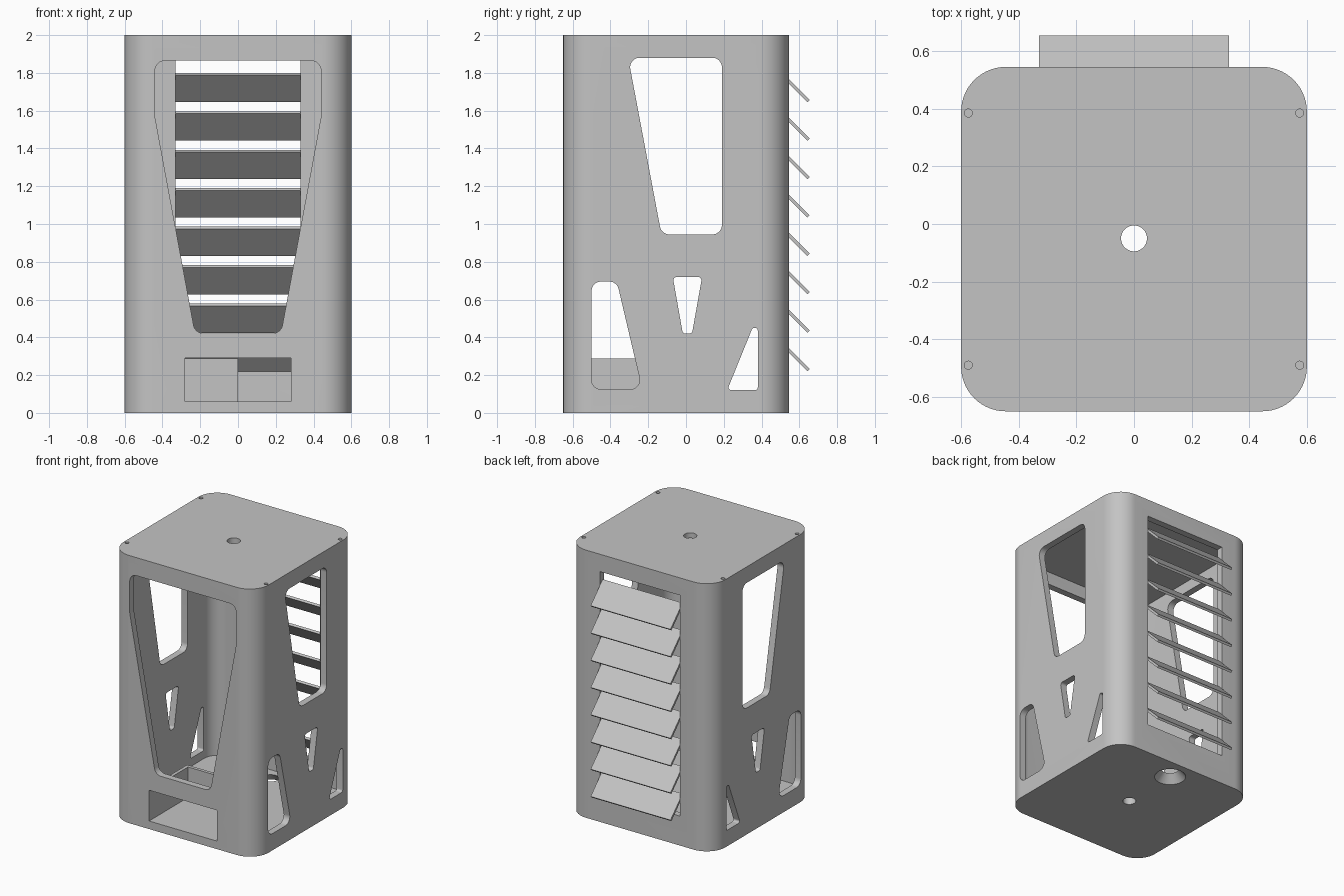
import bpy, bmesh, math
from mathutils import Vector

if "Cube" in bpy.data.objects:
    bpy.data.objects.remove(bpy.data.objects["Cube"])

WALL, FLOOR, LID_Z = 0.05, 0.06, 1.96
BACK, FRONT = 0.545, -0.65

grey = bpy.data.materials.new("plain_grey")
grey.use_nodes = True
color = (0.55, 0.55, 0.55, 1)
grey.diffuse_color = color
grey.node_tree.nodes["Principled BSDF"].inputs["Base Color"].default_value = color


def rounded(corners, radius, steps=10):
    """Round every corner of a convex outline with a tangent arc."""
    pts = [Vector(c) for c in corners]
    out = []
    for i, p in enumerate(pts):
        a = (pts[i - 1] - p).normalized()
        b = (pts[(i + 1) % len(pts)] - p).normalized()
        half = a.angle(b) / 2
        centre = p + (a + b).normalized() * radius / math.sin(half)
        start = p + a * radius / math.tan(half) - centre
        end = p + b * radius / math.tan(half) - centre
        sweep = start.angle_signed(end)
        for k in range(steps + 1):
            t = -sweep * k / steps
            c, s = math.cos(t), math.sin(t)
            out.append(centre + Vector((c * start.x - s * start.y,
                                        s * start.x + c * start.y)))
    return out


def rect(a0, a1, b0, b1):
    return [(a0, b0), (a1, b0), (a1, b1), (a0, b1)]


def circle(x, y, r, n=32):
    return [(x + r * math.cos(math.tau * k / n), y + r * math.sin(math.tau * k / n))
            for k in range(n)]


def finish(name, bm):
    bmesh.ops.recalc_face_normals(bm, faces=bm.faces)
    mesh = bpy.data.meshes.new(name)
    bm.to_mesh(mesh)
    bm.free()
    mesh.materials.append(grey)
    ob = bpy.data.objects.new(name, mesh)
    bpy.context.collection.objects.link(ob)
    return ob


def prism(name, outline, axis, lo, hi, base_bevel=0):
    """Extrude a 2D outline along an axis: x uses (y,z), y uses (x,z), z uses (x,y)."""
    place = {"x": lambda p, d: (d, p[0], p[1]),
             "y": lambda p, d: (p[0], d, p[1]),
             "z": lambda p, d: (p[0], p[1], d)}[axis]
    bm = bmesh.new()
    rings = [[bm.verts.new(place(p, d)) for p in outline] for d in (lo, hi)]
    base = bm.faces.new(rings[0])
    bm.faces.new(rings[1])
    n = len(outline)
    for i in range(n):
        j = (i + 1) % n
        bm.faces.new((rings[0][i], rings[0][j], rings[1][j], rings[1][i]))
    if base_bevel:
        bmesh.ops.bevel(bm, geom=list(base.edges), offset=base_bevel,
                        segments=4, profile=0.5, affect="EDGES")
    return finish(name, bm)


def cut(target, cutters):
    """Subtract the cutters, bake the result and delete them."""
    for c in cutters:
        c.hide_render = True
        mod = target.modifiers.new("cut", "BOOLEAN")
        mod.operation = "DIFFERENCE"
        mod.solver = "EXACT"
        mod.object = c
    graph = bpy.context.evaluated_depsgraph_get()
    mesh = bpy.data.meshes.new_from_object(target.evaluated_get(graph))
    target.modifiers.clear()
    target.data = mesh
    for c in cutters:
        bpy.data.objects.remove(c)


def smooth(ob):
    bpy.ops.object.select_all(action="DESELECT")
    ob.select_set(True)
    bpy.context.view_layer.objects.active = ob
    bpy.ops.object.shade_smooth_by_angle(angle=math.radians(30))


# Housing shell and lid
outer = rounded(rect(-0.6, 0.6, FRONT, BACK), 0.155, 14)
inner = rounded(rect(-0.6 + WALL, 0.6 - WALL, FRONT + WALL, BACK - WALL), 0.105, 14)
housing = prism("housing", outer, "z", 0, LID_Z)
lid = prism("lid", outer, "z", LID_Z, 2)
cut(housing, [prism("cavity", inner, "z", FLOOR, 2.2, 0.02)])

# Front, back and drawer openings
front_shape = [(-0.44, 1.865), (-0.44, 1.57), (-0.227, 0.42),
               (0.227, 0.42), (0.44, 1.57), (0.44, 1.865)]
cutters = [
    prism("front_cut", rounded(front_shape, 0.055), "y", FRONT - 0.1, FRONT + 0.15),
    prism("drawer_cut", rect(-0.28, 0.28, FLOOR, 0.29), "y", FRONT - 0.1, FRONT + 0.09),
    prism("back_cut", rect(-0.33, 0.33, 0.22, 1.87), "y", BACK - 0.15, BACK + 0.1),
]

# Side windows, cut through both sides
windows = [
    ([(-0.306, 1.88), (-0.13, 0.945), (0.19, 0.945), (0.19, 1.88)], 0.05),
    ([(-0.5, 0.695), (-0.5, 0.125), (-0.232, 0.125), (-0.366, 0.695)], 0.05),
    ([(-0.07, 0.72), (-0.017, 0.42), (0.032, 0.42), (0.085, 0.72)], 0.018),
    ([(0.352, 0.45), (0.218, 0.12), (0.38, 0.12), (0.38, 0.45)], 0.015),
]
for shape, radius in windows:
    for lo, hi in ((-0.7, -0.5), (0.5, 0.7)):
        cutters.append(prism("window_cut", rounded(shape, radius), "x", lo, hi))

# Floor holes: a plain centre hole and a countersunk one near the back
cutters.append(prism("floor_hole_cut", circle(0, -0.05, 0.045), "z", -0.1, 0.1))
bm = bmesh.new()
bmesh.ops.create_cone(bm, cap_ends=True, segments=40,
                      radius1=0.124, radius2=0.039, depth=0.1)
bmesh.ops.translate(bm, verts=bm.verts, vec=(0, 0.385, 0.03))
cutters.append(finish("countersink_cut", bm))


# Screw holes in the lid and the wall tops
def screw_cutters():
    return [prism("screw_cut", circle(x, y, 0.014, 20), "z", 1.88, 2.1)
            for x in (-0.575, 0.575) for y in (-0.49, 0.385)]


cut(housing, cutters + screw_cutters())
cut(lid, screw_cutters() + [prism("lid_hole_cut", circle(0, -0.05, 0.045), "z", 1.9, 2.1)])
smooth(housing)
smooth(lid)

# Compartment walls behind the drawer opening
prism("compartment_side", rect(-0.305, -0.28, FRONT + 0.045, -0.165), "z", FLOOR - 0.005, 0.288)
prism("compartment_back", rect(-0.28, 0, -0.19, -0.165), "z", FLOOR - 0.005, 0.288)

# Slanted louvres across the back opening
for i in range(8):
    z = 0.22 + i * 0.2036
    slat = [(0.643, z), (0.655, z + 0.012), (0.512, z + 0.155), (0.5, z + 0.143)]
    prism(f"louvre_{i + 1}", slat, "x", -0.33, 0.33)
